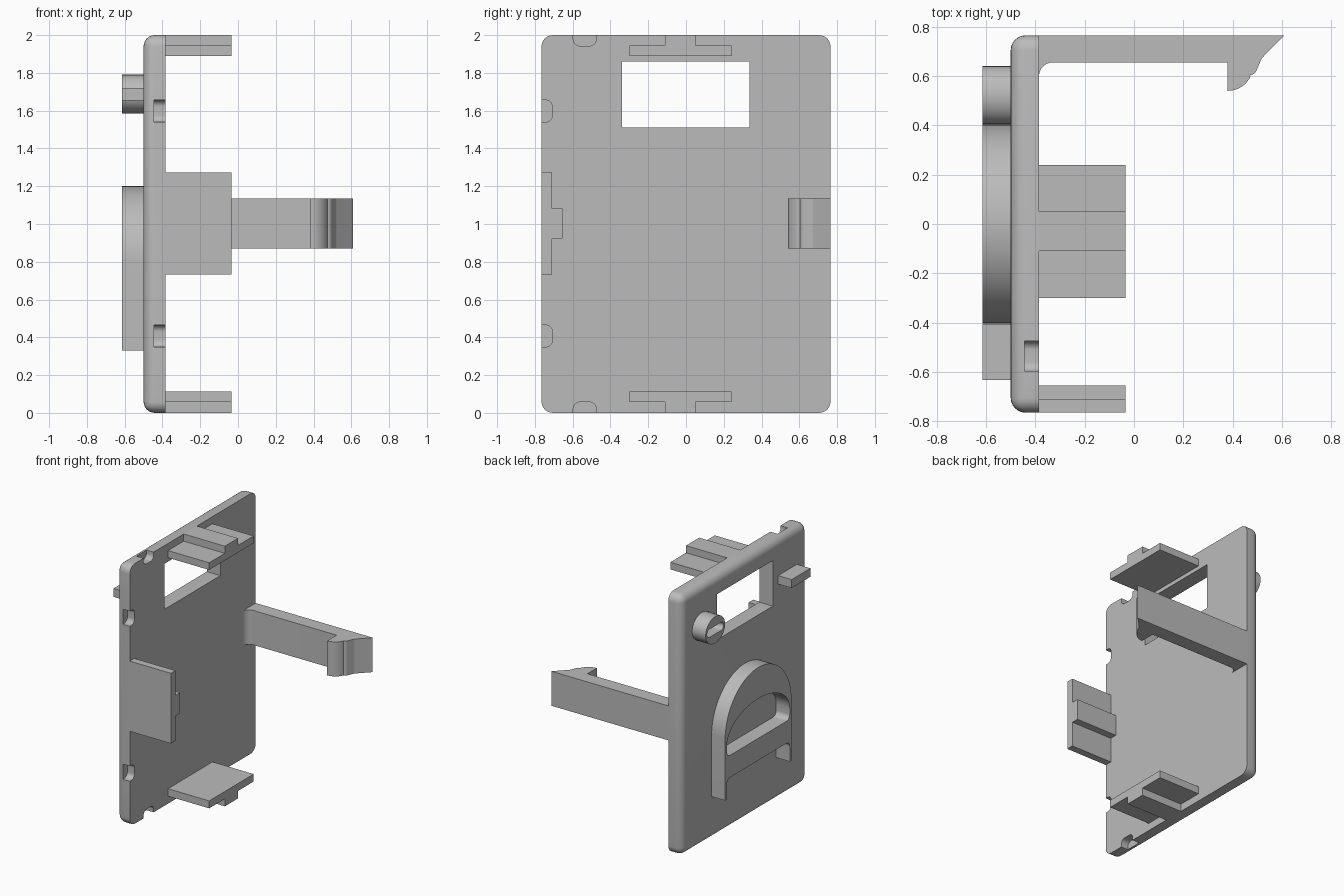
import bpy, bmesh, math
from mathutils import Vector

cube = bpy.data.objects.get("Cube")
if cube:
    bpy.data.objects.remove(cube, do_unlink=True)

grey = bpy.data.materials.new("plain grey")
grey.use_nodes = True
colour = (0.5, 0.5, 0.5, 1)
grey.diffuse_color = colour
grey.node_tree.nodes["Principled BSDF"].inputs["Base Color"].default_value = colour

INNER, OUTER, RELIEF, CLIP = -0.385, -0.5, -0.615, -0.035


def add(name, bm):
    bmesh.ops.recalc_face_normals(bm, faces=bm.faces[:])
    mesh = bpy.data.meshes.new(name)
    bm.to_mesh(mesh)
    bm.free()
    mesh.materials.append(grey)
    ob = bpy.data.objects.new(name, mesh)
    bpy.context.scene.collection.objects.link(ob)
    return ob


def rounded(corners, steps=6):
    """Outline from (a, b, radius) corners, with each corner filleted."""
    out = []
    for i, (a, b, r) in enumerate(corners):
        p = Vector((a, b))
        if r == 0:
            out.append(p)
            continue
        u = (Vector(corners[i - 1][:2]) - p).normalized()
        v = (Vector(corners[(i + 1) % len(corners)][:2]) - p).normalized()
        half = u.angle(v) / 2
        start, end = p + u * r / math.tan(half), p + v * r / math.tan(half)
        centre = p + (u + v).normalized() * r / math.sin(half)
        for k in range(steps + 1):
            d = (start - centre).lerp(end - centre, k / steps)
            out.append(centre + d.normalized() * r)
    return out


def arc(ca, cb, ra, rb, t0, t1, n):
    angles = [math.radians(t0 + (t1 - t0) * k / n) for k in range(n + 1)]
    return [Vector((ca + ra * math.cos(t), cb + rb * math.sin(t))) for t in angles]


def prism(name, outline, lo, hi, axis="x"):
    """Extrude a (y, z) outline along x, or an (x, y) outline along z."""
    bm = bmesh.new()
    put = (lambda p, h: (h, p[0], p[1])) if axis == "x" else (lambda p, h: (p[0], p[1], h))
    face = bm.faces.new([bm.verts.new(put(p, lo)) for p in outline])
    ext = bmesh.ops.extrude_face_region(bm, geom=[face])
    move = Vector(put((0, 0), hi - lo))
    bmesh.ops.translate(bm, vec=move, verts=[g for g in ext["geom"] if isinstance(g, bmesh.types.BMVert)])
    return add(name, bm)


def rect(a0, a1, b0, b1, r=0):
    return rounded([(a0, b0, r), (a1, b0, r), (a1, b1, r), (a0, b1, r)])


def cut(target, cutter):
    cutter.hide_render = True
    cutter.hide_viewport = True
    mod = target.modifiers.new(cutter.name, "BOOLEAN")
    mod.operation = "DIFFERENCE"
    mod.solver = "EXACT"
    mod.object = cutter


def finish(ob):
    """Apply the cuts, drop the cutters, and smooth the curved faces."""
    cutters = [m.object for m in ob.modifiers]
    bpy.ops.object.select_all(action="DESELECT")
    ob.select_set(True)
    bpy.context.view_layer.objects.active = ob
    for m in list(ob.modifiers):
        bpy.ops.object.modifier_apply(modifier=m.name)
    for c in cutters:
        bpy.data.objects.remove(c, do_unlink=True)
    bpy.ops.object.shade_smooth_by_angle(angle=math.radians(30))


# Cover plate: rounded outside, sharp rim on the inside
bm = bmesh.new()
bmesh.ops.create_cube(bm, size=1)
for v in bm.verts:
    v.co = (INNER if v.co.x > 0 else OUTER, v.co.y * 1.53, v.co.z * 2 + 1)
edges = [e for e in bm.edges if min(v.co.x for v in e.verts) < INNER - 0.01]
bmesh.ops.bevel(bm, geom=edges, offset=0.06, segments=6, profile=0.5, affect="EDGES")
plate = add("cover_plate", bm)

# Window and the rounded rim notches
cut(plate, prism("window_cutter", rect(-0.34, 0.335, 1.51, 1.86), -0.7, -0.2))
for i, z in enumerate((0.407, 1.598)):
    shape = rect(-0.9, -0.708, z - 0.058, z + 0.058, 0.035)
    cut(plate, prism(f"side_notch_cutter_{i}", shape, -0.445, -0.3))
for i, (z0, z1) in enumerate(((-0.2, 0.057), (1.943, 2.2))):
    cut(plate, prism(f"end_notch_cutter_{i}", rect(-0.597, -0.475, z0, z1, 0.035), -0.445, -0.3))
finish(plate)

# T-shaped clips at the top, bottom and front edges
tee = [(-0.3, 0.11), (0.24, 0.11), (0.24, 0.055), (0.05, 0.055),
       (0.05, 0), (-0.11, 0), (-0.11, 0.055), (-0.3, 0.055)]
prism("bottom_clip", [(y, z * 1.04) for y, z in tee], INNER, CLIP)
prism("top_clip", [(y, 2 - z) for y, z in tee], INNER, CLIP)
prism("front_clip", [(-0.655 - d, 1.003 + (y + 0.03)) for y, d in tee], INNER, CLIP)

# Latch arm with a hooked end
arm = rounded([(INNER, 0.765, 0), (0.61, 0.765, 0), (0.518, 0.672, 0.04), (0.487, 0.6, 0.03)])
arm += arc(0.38, 0.635, 0.1, 0.095, -20, -90, 8)
arm += [Vector((0.38, 0.655))]
arm += arc(-0.33, 0.6, 0.055, 0.055, 90, 180, 8)
finish(prism("latch_arm", arm, 0.87, 1.135, "z"))

# Raised arch with a half-round opening, a crossbar and two short legs
arch = arc(0, 0.8, 0.403, 0.4, 0, 180, 40)
arch += rounded([(-0.403, 0.33, 0), (-0.382, 0.33, 0), (-0.382, 0.485, 0.04),
                 (0.382, 0.485, 0.04), (0.382, 0.33, 0), (0.403, 0.33, 0)])
arch = prism("raised_arch", arch, RELIEF, OUTER)
opening = arc(0, 0.74, 0.382, 0.22, 0, 180, 32)
opening += rounded([(-0.382, 0.74, 0), (-0.382, 0.655, 0.04), (0.382, 0.655, 0.04), (0.382, 0.74, 0)])[1:-1]
cut(arch, prism("arch_opening_cutter", opening, -0.7, -0.4))
finish(arch)

# Raised ring with a slot, and the raised bar opposite
ring = prism("raised_ring", arc(0.522, 1.688, 0.118, 0.103, 0, 348.75, 31), RELIEF, OUTER)
cut(ring, prism("ring_slot_cutter", rect(0.422, 0.622, 1.657, 1.719, 0.03), -0.7, -0.4))
finish(ring)
prism("raised_bar", rect(-0.633, -0.405, 1.655, 1.72), RELIEF, OUTER)
